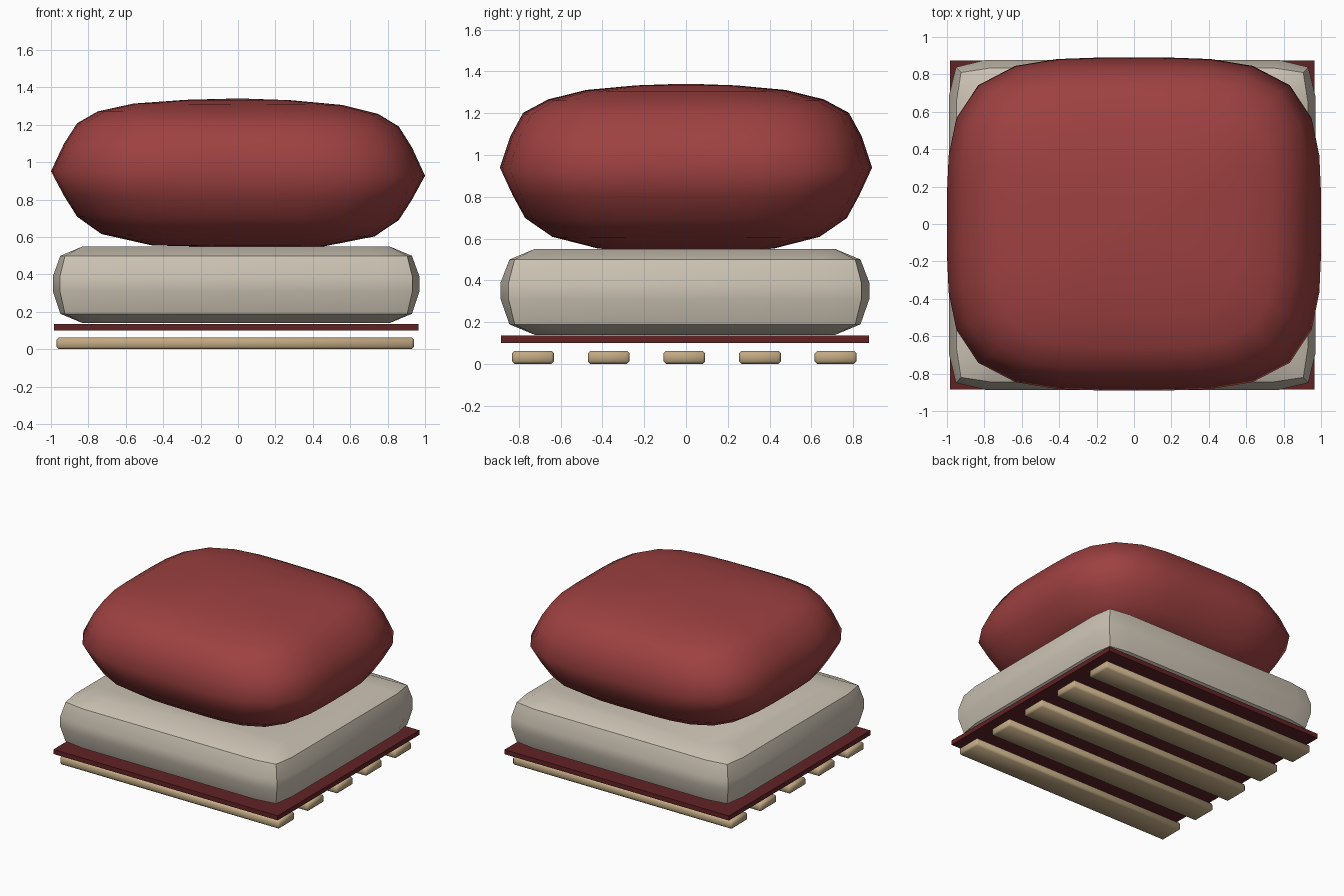
import bpy, bmesh
from math import cos, sin, pi, copysign, radians

cube = bpy.data.objects.get("Cube")
if cube:
    bpy.data.objects.remove(cube)


def material(name, rgb):
    m = bpy.data.materials.new(name)
    m.use_nodes = True
    color = (*rgb, 1)
    m.diffuse_color = color
    bsdf = m.node_tree.nodes["Principled BSDF"]
    bsdf.inputs["Base Color"].default_value = color
    bsdf.inputs["Roughness"].default_value = 0.8
    return m


red = material("cushion red", (0.34, 0.052, 0.052))
cream = material("mattress cream", (0.60, 0.54, 0.45))
maroon = material("board maroon", (0.12, 0.016, 0.018))
wood = material("pale wood", (0.54, 0.40, 0.23))


def finish(name, bm, mat, angle):
    bmesh.ops.recalc_face_normals(bm, faces=bm.faces)
    mesh = bpy.data.meshes.new(name)
    bm.to_mesh(mesh)
    bm.free()
    mesh.materials.append(mat)
    ob = bpy.data.objects.new(name, mesh)
    bpy.context.collection.objects.link(ob)
    bpy.ops.object.select_all(action='DESELECT')
    ob.select_set(True)
    bpy.context.view_layer.objects.active = ob
    bpy.ops.object.shade_smooth_by_angle(angle=radians(angle))
    return ob


def loft(name, rings, mat, angle):
    """Skin a stack of closed point rings and cap both ends."""
    bm = bmesh.new()
    loops = [[bm.verts.new(p) for p in ring] for ring in rings]
    n = len(loops[0])
    for a, b in zip(loops, loops[1:]):
        for i in range(n):
            j = (i + 1) % n
            bm.faces.new((a[i], a[j], b[j], b[i]))
    bm.faces.new(loops[0][::-1])
    bm.faces.new(loops[-1])
    return finish(name, bm, mat, angle)


def box(name, center, size, mat, bevel=0):
    bm = bmesh.new()
    bmesh.ops.create_cube(bm, size=1)
    bmesh.ops.scale(bm, verts=bm.verts, vec=size)
    bmesh.ops.translate(bm, verts=bm.verts, vec=center)
    if bevel:
        bmesh.ops.bevel(bm, geom=bm.edges[:], offset=bevel, segments=1, affect='EDGES')
    return finish(name, bm, mat, 50)


# Plump cushion: superellipse rings, slightly tilted at the seam
def squircle(hx, hy, z, n=3.8, steps=32):
    pts = []
    for i in range(steps):
        t = 2 * pi * i / steps
        c, s = cos(t), sin(t)
        r = (abs(c) ** n + abs(s) ** n) ** (-1 / n)
        x = hx * r * c
        pts.append((x, hy * r * s, z - 0.012 * x * hx))
    return pts


cushion = [(0.25, 0.22, 0.55), (0.46, 0.42, 0.553), (0.73, 0.64, 0.61),
           (0.86, 0.77, 0.70), (0.93, 0.83, 0.81), (1.0, 0.89, 0.94),
           (0.93, 0.84, 1.09), (0.86, 0.78, 1.20), (0.75, 0.66, 1.265),
           (0.56, 0.48, 1.31), (0.28, 0.24, 1.333), (0.05, 0.05, 1.34)]
loft("cushion", [squircle(*r) for r in cushion], red, 70)


# Mattress: bulging sides that pull in at the corners
def bowed(hx, hy, z, pull):
    corner = []
    for sx, sy in ((1, 1), (-1, 1), (-1, -1), (1, -1)):
        quarter = [(hx, hy * 0.78), (hx - pull, hy - pull), (hx * 0.8, hy)]
        if sx * sy < 0:
            quarter.reverse()
        corner += [(sx * x - 0.01, sy * y - 0.005, z) for x, y in quarter]
    return corner


mattress = [(0.82, 0.72, 0.14, 0.0), (0.94, 0.84, 0.19, 0.025), (0.98, 0.882, 0.31, 0.038),
            (0.98, 0.882, 0.39, 0.038), (0.94, 0.84, 0.50, 0.025), (0.82, 0.72, 0.55, 0.0)]
loft("mattress", [bowed(*r) for r in mattress], cream, 32)

# Base board and the slats beneath it
box("base_board", (-0.01, -0.005, 0.118), (1.95, 1.76, 0.036), maroon)
for i in range(5):
    y = -0.732 + 0.362 * i
    box(f"slat_{i + 1}", (-0.015, y, 0.032), (1.91, 0.2, 0.062), wood, 0.012)
